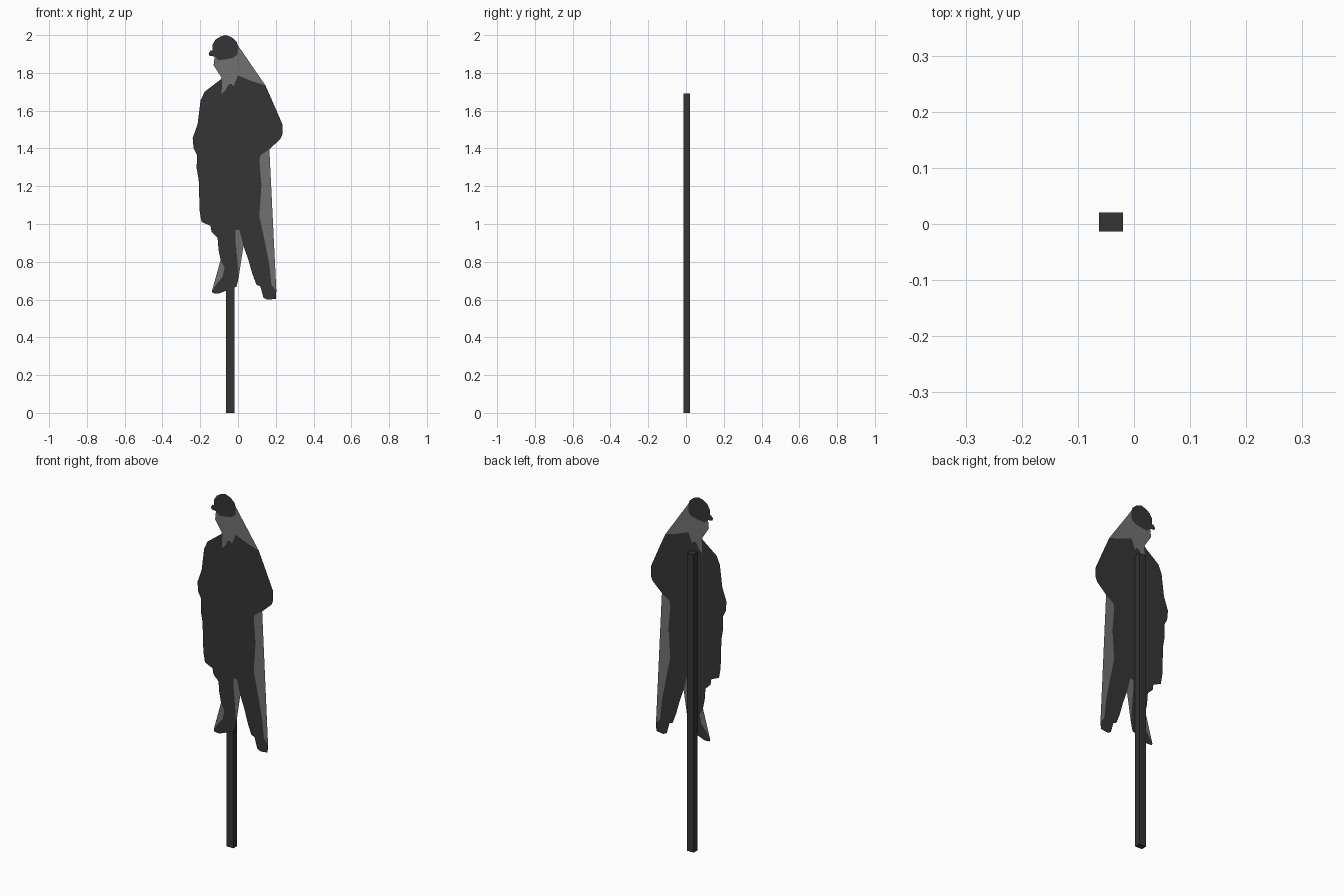
import bpy, bmesh

Y = -0.0205  # plane of the flat cut-out figure


def material(name, v):
    m = bpy.data.materials.new(name)
    m.diffuse_color = (v, v, v, 1)
    return m


dark = material("charcoal", 0.035)
grey = material("mid grey", 0.165)


def finish(name, bm, mat):
    me = bpy.data.meshes.new(name)
    bm.to_mesh(me)
    bm.free()
    me.materials.append(mat)
    bpy.context.collection.objects.link(bpy.data.objects.new(name, me))


def plate(name, outline, mat):
    """Flat sheet in the x-z plane, facing the front."""
    bm = bmesh.new()
    face = bm.faces.new([bm.verts.new((x, Y, z)) for x, z in outline])
    face.normal_update()
    if face.normal.y > 0:
        face.normal_flip()
    bmesh.ops.triangulate(bm, faces=[face])
    finish(name, bm, mat)


# Outlines shared between neighbouring sheets
cap_under = [(0, 1.934), (-0.003, 1.897), (-0.024, 1.881), (-0.055, 1.873),
             (-0.103, 1.868), (-0.124, 1.887)]
collar = [(0.145, 1.734), (0.077, 1.755), (0, 1.786), (-0.024, 1.728),
          (-0.034, 1.742), (-0.05, 1.739), (-0.066, 1.707), (-0.087, 1.686),
          (-0.084, 1.765), (-0.092, 1.765)]
coat_right = [(0.113, 1.042), (0.124, 1.206), (0.113, 1.338), (0.119, 1.364),
              (0.166, 1.396)]
right_leg_back = [(0.203, 0.646), (0.177, 0.678), (0.166, 0.784), (0.14, 0.916)]
left_heel = [(-0.092, 0.81), (-0.071, 0.768), (-0.082, 0.72), (-0.113, 0.683),
             (-0.138, 0.645)]
hem = [(-0.145, 0.99), (-0.013, 0.968), (0.008, 0.968)]
left_inner = [(0.003, 0.715), (-0.003, 0.80), (-0.013, 0.916)]

# Flat cap with peak
plate("cap", cap_under + [(-0.15, 1.890), (-0.156, 1.902), (-0.145, 1.918),
      (-0.135, 1.918), (-0.135, 1.95), (-0.119, 1.976), (-0.092, 1.993),
      (-0.066, 2.0), (-0.034, 1.989), (-0.008, 1.966), (0, 1.945)], dark)

# Coat with arms
plate("coat", collar + [(-0.177, 1.70), (-0.198, 1.654), (-0.214, 1.528),
      (-0.24, 1.454), (-0.235, 1.401), (-0.217, 1.364), (-0.219, 1.296),
      (-0.208, 1.232), (-0.203, 1.069), (-0.193, 1.011)] + hem + coat_right +
      [(0.224, 1.449), (0.235, 1.475), (0.235, 1.528), (0.187, 1.639)], dark)

# Legs with shoes
plate("left_leg", [hem[0], (-0.14, 0.958), (-0.108, 0.926), (-0.103, 0.863)] +
      left_heel + [(-0.134, 0.634), (-0.103, 0.631), (-0.066, 0.646),
      (-0.008, 0.668)] + left_inner + [hem[1]], dark)
plate("right_leg", [hem[2], (0.029, 0.884), (0.055, 0.81), (0.076, 0.736),
      (0.098, 0.678), (0.118, 0.67), (0.135, 0.61), (0.156, 0.599),
      (0.20, 0.604)] + right_leg_back + [coat_right[0]], dark)

# Grey head and filler sheets
plate("head_sheet", cap_under + [(-0.129, 1.84), (-0.087, 1.775)] +
      collar[::-1] + [(0, 1.945)], grey)
plate("side_sheet", right_leg_back + coat_right, grey)
plate("leg_gap_sheet", left_inner + [hem[1], hem[2], (0.029, 0.884)], grey)
plate("heel_sheet", left_heel, grey)

# Support post behind the figure
bm = bmesh.new()
bmesh.ops.create_cube(bm, size=1)
for v in bm.verts:
    v.co = (-0.041 + v.co.x * 0.043, 0.0035 + v.co.y * 0.034,
            (v.co.z + 0.5) * 1.69)
finish("post", bm, dark)
